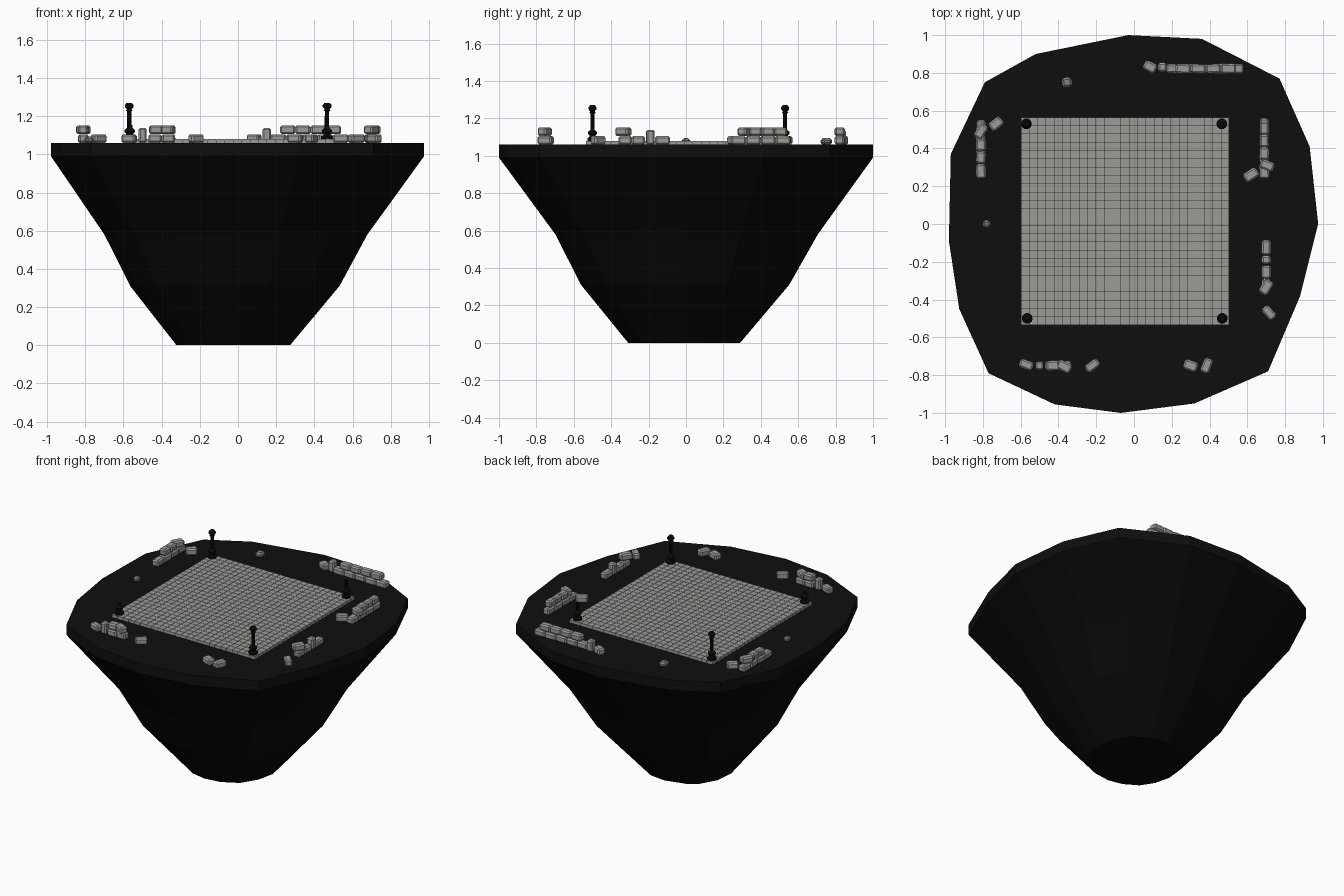
import bpy, bmesh, math, random
from mathutils import Matrix, Vector

if "Cube" in bpy.data.objects:
    bpy.data.objects.remove(bpy.data.objects["Cube"])

random.seed(4)
TOP = 1.06


def material(name, rgb):
    m = bpy.data.materials.new(name)
    m.diffuse_color = (*rgb, 1)
    m.use_nodes = True
    m.node_tree.nodes["Principled BSDF"].inputs["Base Color"].default_value = m.diffuse_color
    return m


ROCK = material("black rock", (0.0026, 0.0026, 0.0026))
GROUND = material("dark ground", (0.004, 0.0046, 0.004))
STONE = material("pale stone", (0.34, 0.33, 0.31))
PEBBLE = material("grey pebble", (0.22, 0.215, 0.205))
GROUT = material("dark grout", (0.03, 0.028, 0.025))
IRON = material("black iron", (0.004, 0.004, 0.004))


def finish(name, bm, *mats):
    bmesh.ops.recalc_face_normals(bm, faces=bm.faces)
    me = bpy.data.meshes.new(name)
    bm.to_mesh(me)
    bm.free()
    for m in mats:
        me.materials.append(m)
    ob = bpy.data.objects.new(name, me)
    bpy.context.collection.objects.link(ob)
    return ob


def loft(bm, rings):
    rows = [[bm.verts.new(p) for p in r] for r in rings]
    n = len(rows[0])
    for a, b in zip(rows, rows[1:]):
        for i in range(n):
            j = (i + 1) % n
            bm.faces.new((a[i], a[j], b[j], b[i]))
    bm.faces.new(rows[0])
    bm.faces.new(rows[-1])


def box(bm, x, y, z, sx, sy, sz, rot=0, bevel=0.0):
    """Box standing on z, turned by rot degrees, with chamfered edges."""
    m = (Matrix.Translation((x, y, z + sz / 2))
         @ Matrix.Rotation(math.radians(rot), 4, 'Z')
         @ Matrix.Diagonal((sx, sy, sz, 1)))
    verts = bmesh.ops.create_cube(bm, size=1, matrix=m)["verts"]
    if bevel:
        edges = list({e for v in verts for e in v.link_edges})
        bmesh.ops.bevel(bm, geom=edges, offset=bevel, segments=1,
                        affect='EDGES', profile=0.5)


# Floating island: uneven 16-sided outline, narrowing downwards
outline = [(-.03, 1), (.36, .98), (.77, .77), (.93, .41), (.975, 0), (.88, -.38),
           (.71, -.78), (.32, -.95), (-.07, -1), (-.42, -.955), (-.77, -.79),
           (-.925, -.45), (-.98, -.09), (-.97, .37), (-.79, .75), (-.52, .9)]
levels = [(0, .30, -.025, -.01, .7), (.31, .557, -.016, -.005, .35),
          (.58, .702, -.01, .003, .2), (.99, 1, 0, 0, 0), (TOP, 1, 0, 0, 0)]
rings = []
for z, s, ox, oy, roundness in levels:
    ring = []
    for x, y in outline:
        p = Vector((x, y))
        p = p.lerp(p.normalized(), roundness) * s
        ring.append((p.x + ox, p.y + oy, z))
    rings.append(ring)
bm = bmesh.new()
loft(bm, rings)
for f in bm.faces:
    f.material_index = 1 if f.calc_center_median().z > 1.0 else 0
finish("island", bm, ROCK, GROUND)

# Tiled floor: 25 x 25 tiles on a dark bed
X0, X1, Y0, Y1, N = -.60, .505, -.535, .565, 25
bm = bmesh.new()
box(bm, (X0 + X1) / 2, (Y0 + Y1) / 2, TOP - .01, X1 - X0 - .004, Y1 - Y0 - .004, .026)
finish("floor_bed", bm, GROUT)
bm = bmesh.new()
px, py = (X1 - X0) / N, (Y1 - Y0) / N
for i in range(N):
    for j in range(N):
        box(bm, X0 + (i + .5) * px, Y0 + (j + .5) * py, TOP, px - .0025, py - .0025, .02)
finish("floor_tiles", bm, STONE)

# Iron posts at the floor corners, two of them broken off
profile = [(.029, 0), (.029, .014), (.017, .02), (.017, .03), (.025, .036),
           (.025, .048), (.014, .056), (.011, .062), (.011, .145), (.018, .15),
           (.012, .157), (.023, .168), (.023, .178), (.014, .19)]


def post(name, x, y, height):
    pts = [p for p in profile if p[1] < height]
    if len(pts) < len(profile):
        pts.append((pts[-1][0], height))
    bm = bmesh.new()
    loft(bm, [[(x + r * math.cos(a * math.tau / 10), y + r * math.sin(a * math.tau / 10),
                TOP + .02 + z) for a in range(10)] for r, z in pts])
    finish(name, bm, IRON)


post("post_back_left", -.57, .53, 1)
post("post_front_right", .467, -.5, 1)
post("post_back_right", .465, .53, .12)
post("post_front_left", -.565, -.5, .075)


# Ruined walls: blocks are (x, y, course, length, turn, height)
def wall(name, blocks):
    bm = bmesh.new()
    for x, y, course, length, rot, h in blocks:
        box(bm, x, y, TOP + course * .046, length, .05 + random.uniform(-.004, .004),
            h, rot + random.uniform(-3, 3), .009)
    finish(name, bm, STONE)


def row(start, end, fixed, course, n, along_y=False):
    step = (end - start) / n
    out = []
    for i in range(n):
        c = start + (i + .5) * step
        x, y = (fixed, c) if along_y else (c, fixed)
        out.append((x, y, course, step, 90 if along_y else 0, .045))
    return out


wall("back_wall", row(.17, .58, .822, 0, 5) + row(.22, .54, .822, 1, 4)
     + [(.085, .832, 0, .07, -25, .045), (.15, .83, 0, .045, 0, .078)])
wall("left_wall", row(.24, .55, -.81, 0, 4, True) + row(.32, .45, -.81, 1, 2, True)
     + [(-.81, .49, 1, .08, 60, .045), (-.73, .53, 0, .075, 38, .045)])
wall("right_wall_back", row(.24, .56, .69, 0, 4, True) + row(.34, .54, .69, 1, 3, True)
     + [(.705, .31, 1, .075, -20, .045), (.62, .26, 0, .08, 35, .045)])
wall("right_wall_front", row(-.36, -.22, .70, 0, 2, True)
     + [(.70, -.19, 0, .045, 90, .078), (.70, -.125, 0, .08, 90, .045),
        (.70, -.335, 1, .08, 60, .045), (.715, -.47, 0, .08, -45, .045)])
wall("front_wall", row(-.47, -.33, -.75, 0, 2)
     + [(-.57, -.745, 0, .075, -20, .045), (-.50, -.75, 0, .043, 0, .078),
        (-.43, -.75, 1, .07, 0, .045), (-.37, -.755, 1, .08, -30, .045),
        (-.22, -.75, 0, .08, 38, .045)])
wall("front_right_rubble", [(.30, -.75, 0, .075, -22, .045), (.385, -.75, 0, .08, 65, .045)])

# Loose stones
for name, x, y, size, bev in (("loose_stone_back", -.355, .75, .055, .012),
                              ("loose_stone_left", -.78, 0, .043, .012)):
    bm = bmesh.new()
    box(bm, x, y, TOP - .002, size, size, .036, 12, bev)
    finish(name, bm, PEBBLE)
